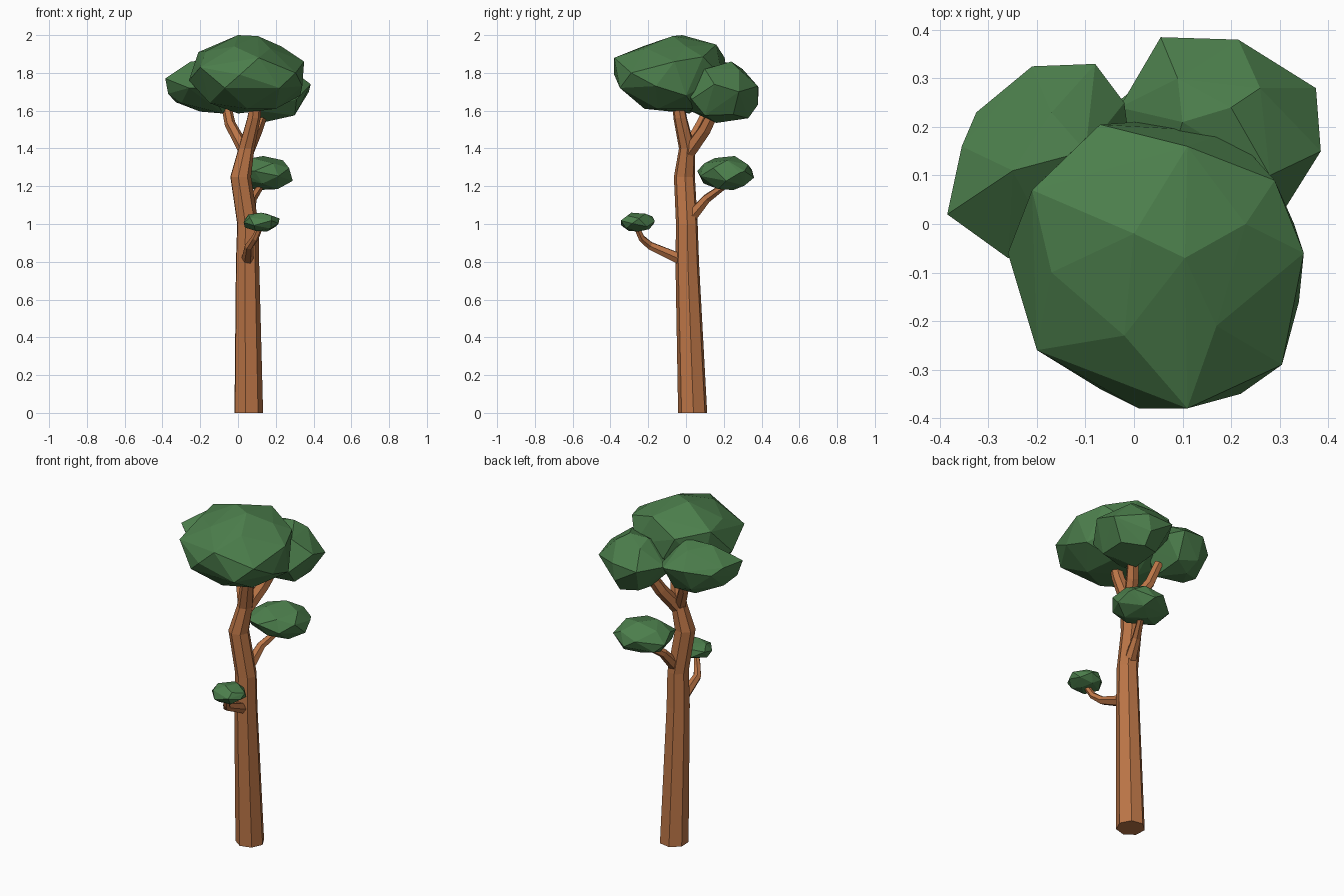
import bpy, bmesh, math, random
from mathutils import Vector


def material(name, rgb):
    m = bpy.data.materials.new(name)
    m.diffuse_color = (*rgb, 1)
    return m


BARK = material("bark brown", (0.5, 0.178, 0.062))
LEAF = material("leaf green", (0.072, 0.21, 0.072))


def finish(bm, name, mat):
    bmesh.ops.recalc_face_normals(bm, faces=bm.faces)
    me = bpy.data.meshes.new(name)
    bm.to_mesh(me)
    bm.free()
    me.materials.append(mat)
    ob = bpy.data.objects.new(name, me)
    bpy.context.collection.objects.link(ob)
    return ob


def limb(name, path, sides, phase=0.0, level=False):
    """Faceted tapering tube along (x, y, z, radius) points."""
    bm = bmesh.new()
    pts = [Vector(p[:3]) for p in path]
    up = Vector((0, 0, 1))
    rings = []
    for i, p in enumerate(pts):
        tangent = pts[min(i + 1, len(pts) - 1)] - pts[max(i - 1, 0)]
        q = up.rotation_difference(up if level else tangent)
        ring = []
        for k in range(sides):
            a = phase + math.tau * k / sides
            ring.append(bm.verts.new(p + q @ Vector((math.cos(a), math.sin(a), 0)) * path[i][3]))
        rings.append(ring)
    for a, b in zip(rings, rings[1:]):
        for k in range(sides):
            n = (k + 1) % sides
            bm.faces.new((a[k], a[n], b[n], b[k]))
    bm.faces.new(rings[0])
    bm.faces.new(rings[-1])
    return finish(bm, name, BARK)


def hull(name, pts):
    """Faceted foliage clump wrapped around points."""
    bm = bmesh.new()
    for p in pts:
        bm.verts.new(p)
    bmesh.ops.convex_hull(bm, input=bm.verts)
    inside = [v for v in bm.verts if not v.link_faces]
    bmesh.ops.delete(bm, geom=inside, context='VERTS')
    return finish(bm, name, LEAF)


def clump(name, lo, hi, count, seed, extra=()):
    """Irregular ball of facets filling the box lo..hi, plus extra corners."""
    rng = random.Random(seed)
    pts = []
    for i in range(count):
        z = 1 - 2 * (i + 0.5) / count
        a = i * 2.39996 + seed + rng.uniform(-0.2, 0.2)
        r = math.sqrt(1 - z * z)
        pts.append(Vector((r * math.cos(a), r * math.sin(a), z)) * rng.uniform(0.95, 1.05))
    for ax in range(3):
        mn, mx = min(p[ax] for p in pts), max(p[ax] for p in pts)
        for p in pts:
            p[ax] = lo[ax] + (p[ax] - mn) / (mx - mn) * (hi[ax] - lo[ax])
    return hull(name, pts + list(extra))


# Trunk, running up into the main crown
limb("trunk", [(0.054, 0.036, 0, 0.079), (0.048, 0.007, 0.8, 0.064),
               (0.05, 0.005, 1.0, 0.059), (0.012, -0.008, 1.25, 0.057),
               (0.043, 0.006, 1.4, 0.044), (0.083, -0.03, 1.56, 0.037),
               (0.095, -0.045, 1.66, 0.03)], 7, math.radians(2.6), True)

# Branches
limb("left_fork", [(0.04, 0.0, 1.38, 0.034), (-0.042, 0.08, 1.53, 0.029),
                   (-0.065, 0.13, 1.64, 0.026)], 6)
limb("right_fork", [(0.035, 0.0, 1.36, 0.04), (0.095, 0.1, 1.5, 0.036),
                    (0.14, 0.16, 1.62, 0.03)], 6)
limb("middle_branch", [(0.05, 0.02, 1.03, 0.036), (0.075, 0.11, 1.135, 0.025),
                       (0.12, 0.2, 1.2, 0.018)], 6)
limb("low_branch", [(0.05, -0.02, 0.81, 0.033), (0.06, -0.19, 0.885, 0.023),
                    (0.09, -0.235, 0.925, 0.019), (0.115, -0.26, 0.98, 0.016)], 6)

# Main crown: top, rim and underside points
hull("main_crown", [
    (0.105, -0.07, 1.995), (0.0, -0.02, 2.0), (-0.07, 0.205, 1.88), (0.11, 0.16, 1.95),
    (-0.21, 0.07, 1.91), (0.23, 0.0, 1.94), (0.17, -0.21, 1.93),
    (-0.02, -0.23, 1.94), (-0.17, -0.1, 1.915),
    (0.29, 0.09, 1.885), (0.35, -0.06, 1.86), (0.34, -0.16, 1.73), (0.305, -0.29, 1.8),
    (0.11, -0.38, 1.88), (0.01, -0.38, 1.79), (-0.2, -0.26, 1.83), (-0.26, -0.06, 1.76),
    (-0.18, 0.1, 1.7), (0.0, 0.21, 1.75), (0.2, 0.19, 1.78), (0.33, 0.0, 1.68),
    (-0.07, -0.34, 1.72), (0.22, -0.35, 1.72), (-0.15, -0.15, 1.64), (0.05, -0.22, 1.61),
    (0.2, -0.15, 1.61), (0.0, 0.02, 1.585), (0.18, 0.05, 1.61)])

# Side crowns
hull("left_crown", [
    (-0.385, 0.02, 1.77), (-0.355, 0.16, 1.77), (-0.325, 0.23, 1.74), (-0.21, 0.325, 1.77),
    (-0.08, 0.33, 1.76), (-0.02, 0.25, 1.75), (-0.25, 0.11, 1.86), (-0.1, 0.15, 1.875),
    (-0.17, 0.23, 1.85), (-0.26, -0.07, 1.72), (-0.3, 0.05, 1.64), (-0.2, 0.2, 1.595),
    (-0.08, 0.08, 1.585), (-0.1, 0.25, 1.62), (-0.33, 0.12, 1.645), (-0.15, -0.08, 1.72),
    (-0.37, 0.05, 1.69), (0.0, 0.1, 1.72), (-0.22, 0.27, 1.65)])
hull("right_crown", [
    (0.055, 0.385, 1.72), (0.215, 0.38, 1.73), (0.375, 0.28, 1.7), (0.385, 0.15, 1.74),
    (0.31, 0.03, 1.66), (-0.03, 0.24, 1.72), (0.2, 0.24, 1.86), (0.1, 0.21, 1.845),
    (0.09, 0.3, 1.82), (0.26, 0.28, 1.82), (0.28, 0.1, 1.82), (0.05, 0.05, 1.75),
    (0.0, 0.12, 1.66), (0.2, 0.38, 1.63), (0.3, 0.25, 1.58), (0.3, 0.1, 1.575),
    (0.12, 0.16, 1.535), (0.1, 0.3, 1.57), (0.1, 0.02, 1.6), (0.2, 0.33, 1.56),
    (0.22, 0.0, 1.72)])

# Small leaf clumps; the middle one reaches behind the trunk
clump("middle_leaves", (-0.035, 0.06, 1.18), (0.29, 0.36, 1.36), 22, 8,
      [(0.01, 0.08, 1.28), (0.26, 0.31, 1.28)])
clump("low_leaves", (0.03, -0.345, 0.96), (0.22, -0.165, 1.06), 20, 11)
